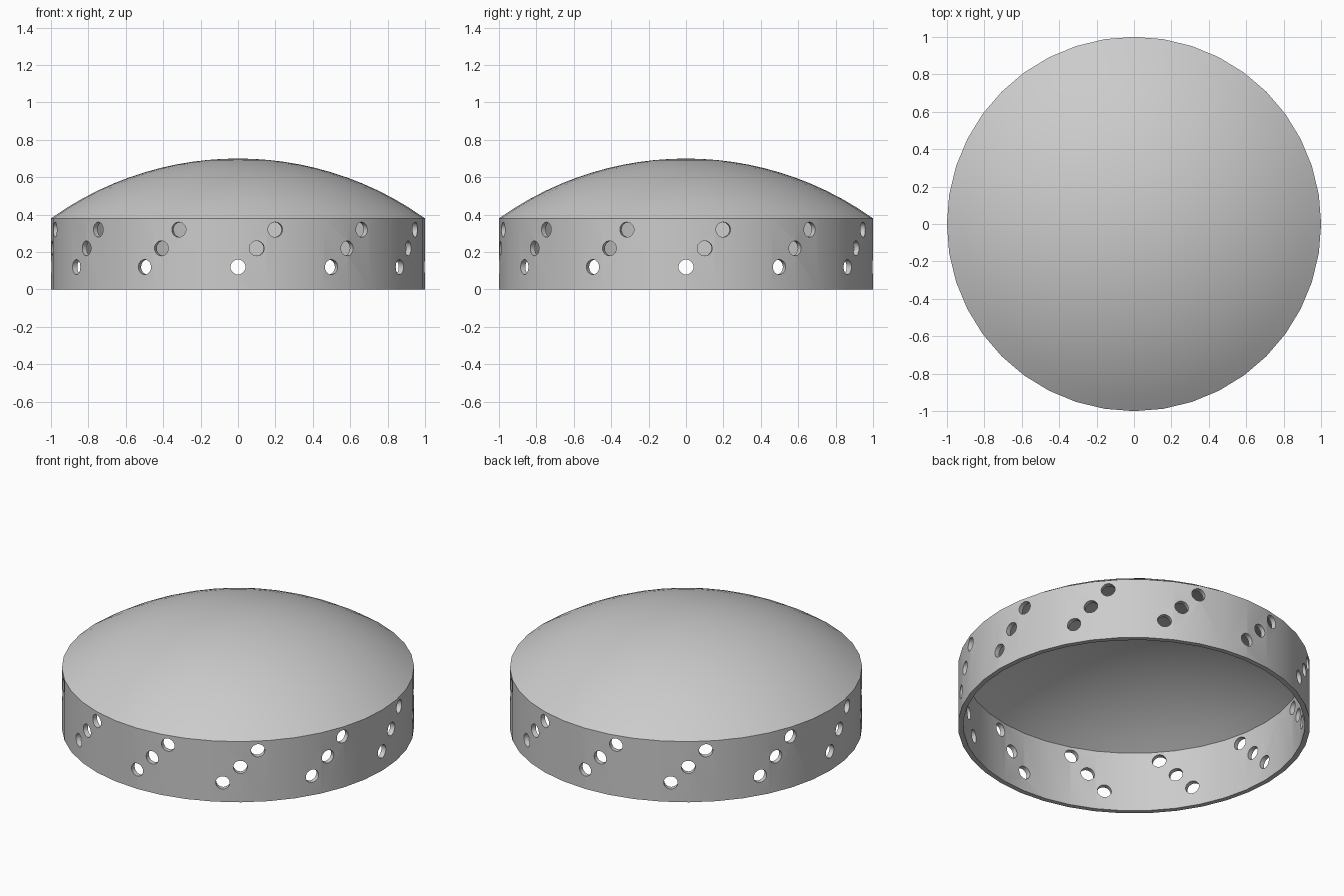
import bpy, bmesh, math
from mathutils import Matrix, Vector

if "Cube" in bpy.data.objects:
    bpy.data.objects.remove(bpy.data.objects["Cube"])

SIDES, RINGS = 40, 12
CENTRE_Z, R_OUT, R_IN = -1.0225, 1.7225, 1.7025   # dome is a spherical cap

grey = bpy.data.materials.new("plain grey")
grey.diffuse_color = (0.6, 0.6, 0.6, 1)
grey.use_nodes = True
grey.node_tree.nodes["Principled BSDF"].inputs["Base Color"].default_value = grey.diffuse_color


def make_object(name, bm):
    bmesh.ops.recalc_face_normals(bm, faces=bm.faces)
    mesh = bpy.data.meshes.new(name)
    bm.to_mesh(mesh)
    bm.free()
    mesh.materials.append(grey)
    obj = bpy.data.objects.new(name, mesh)
    bpy.context.collection.objects.link(obj)
    return obj


def cap(edge_r, sphere_r):
    """Dome profile points from the edge towards the apex."""
    radii = [edge_r * (1 - i / RINGS) for i in range(RINGS + 1)]
    return [(r, CENTRE_Z + math.sqrt(sphere_r ** 2 - r * r)) for r in radii]


# Hollow domed cover: revolved wall and dome profile
profile = cap(0.97, R_IN)[::-1] + [(0.97, 0), (1, 0)] + cap(1, R_OUT)
bm = bmesh.new()
rows = []
for r, z in profile:
    if r < 1e-6:
        rows.append([bm.verts.new((0, 0, z))] * SIDES)
    else:
        rows.append([bm.verts.new((r * math.cos(a), r * math.sin(a), z))
                     for a in (math.tau * k / SIDES for k in range(SIDES))])
for lo, hi in zip(rows, rows[1:]):
    for k in range(SIDES):
        n = (k + 1) % SIDES
        bm.faces.new(list(dict.fromkeys((lo[k], lo[n], hi[n], hi[k]))))
cover = make_object("domed_cover", bm)

# Hole cutters: twelve slanted rows of three radial holes
bm = bmesh.new()
for group in range(12):
    for step in range(3):
        a = math.radians(-90 + 30 * group + 5.76 * step)
        d = Vector((math.cos(a), math.sin(a), 0))
        pos = d + Vector((0, 0, 0.12 + 0.1 * step))
        bmesh.ops.create_cone(
            bm, cap_ends=True, segments=24, radius1=0.04, radius2=0.04, depth=0.2,
            matrix=Matrix.Translation(pos) @ d.to_track_quat('Z', 'Y').to_matrix().to_4x4())
cutter = make_object("hole_cutter", bm)
cutter.hide_render = True

mod = cover.modifiers.new("holes", 'BOOLEAN')
mod.operation, mod.solver, mod.object = 'DIFFERENCE', 'EXACT', cutter
bpy.context.view_layer.objects.active = cover
cover.select_set(True)
bpy.ops.object.modifier_apply(modifier=mod.name)
bpy.data.objects.remove(cutter)
bpy.ops.object.shade_smooth_by_angle(angle=math.radians(25))
